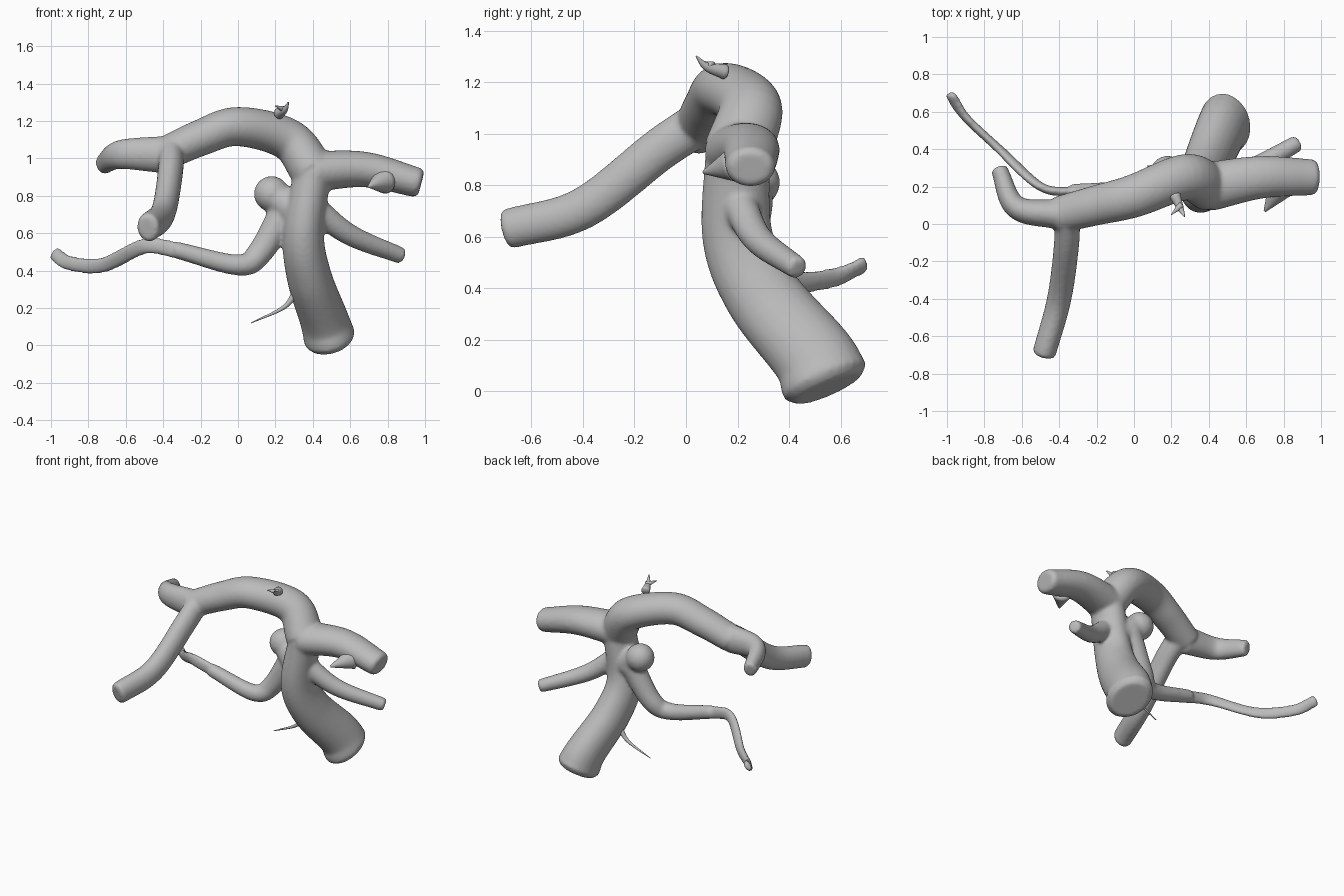
import bpy, bmesh, math
from mathutils import Vector, Matrix

cube = bpy.data.objects.get("Cube")
if cube:
    bpy.data.objects.remove(cube, do_unlink=True)

grey = bpy.data.materials.new("vessel grey")
grey.use_nodes = True
tone = (.5, .5, .5, 1)
grey.diffuse_color = tone
grey.node_tree.nodes["Principled BSDF"].inputs["Base Color"].default_value = tone

BACK, UP = Vector((0, 1, 0)), Vector((0, 0, 1))
SIDES, STEPS = 24, 8


def spline(points):
    """Smooth path through the given points."""
    points = [Vector(p) for p in points]
    before = points[0] * 2 - points[1]
    after = points[-1] * 2 - points[-2]
    padded = [before] + points + [after]
    path = []
    for previous, start, end, following in zip(padded, padded[1:], padded[2:], padded[3:]):
        leave, arrive = (end - previous) / 2, (following - start) / 2
        for step in range(STEPS):
            t = step / STEPS
            ease = t * t * (3 - 2 * t)
            path.append(start.lerp(end, ease) + leave * t * (1 - t) ** 2
                        - arrive * t * t * (1 - t))
    return path + [points[-1]]


def tube(bm, points, first_radius, last_radius, depth=1, axis=BACK):
    """Loft elliptical rings along a path; depth stretches them along axis."""
    path = spline(points)
    last = len(path) - 1
    rings = []
    for i, centre in enumerate(path):
        along = (path[min(i + 1, last)] - path[max(i - 1, 0)]).normalized()
        radius = first_radius + (last_radius - first_radius) * i / last
        deep = (axis - along * axis.dot(along)).normalized()
        side = along.cross(deep) * radius
        rings.append((centre, side, deep * radius * depth, along * radius))

    # rounded end caps
    def cap(ring, direction):
        centre, side, deep, along = ring
        return centre + along * direction * .25, side * .8, deep * .8, along

    rings = [cap(rings[0], -1)] + rings + [cap(rings[-1], 1)]
    loops = []
    for centre, side, deep, along in rings:
        angles = [math.tau * k / SIDES for k in range(SIDES)]
        loops.append([bm.verts.new(centre + side * math.cos(a) + deep * math.sin(a))
                      for a in angles])
    for lower, upper in zip(loops, loops[1:]):
        for k in range(SIDES):
            bm.faces.new((lower[k - 1], lower[k], upper[k], upper[k - 1]))
    bm.faces.new(loops[0])
    bm.faces.new(loops[-1])


def finish(bm, name):
    bmesh.ops.recalc_face_normals(bm, faces=bm.faces)
    mesh = bpy.data.meshes.new(name)
    bm.to_mesh(mesh)
    bm.free()
    mesh.materials.append(grey)
    mesh.shade_smooth()
    obj = bpy.data.objects.new(name, mesh)
    bpy.context.collection.objects.link(obj)
    return obj


# shared junctions
fork = (.4, .2, .93)
crossing = (-.4, .05, 1.02)
bulb = (.18, .27, .81)
bend = (-.33, .17, .51)

vessels = bmesh.new()
# main trunk, from the flared foot up to the fork
tube(vessels, [(.49, .54, .04), (.46, .49, .14), (.38, .3, .37), (.35, .2, .6), fork],
     .14, .1, depth=1.25)
# arch
tube(vessels, [fork, (.27, .25, 1.1), (0, .15, 1.17), (-.2, .1, 1.11), crossing],
     .12, .09, depth=1.1)
# forward branch
tube(vessels, [(-.36, .07, 1.05), (-.36, -.1, .94), (-.4, -.4, .71), (-.48, -.69, .63)],
     .07, .063, depth=1.25, axis=UP)
# side branch that turns backward
tube(vessels, [crossing, (-.63, .09, 1.02), (-.72, .29, .97)],
     .08, .045, depth=1.25, axis=UP)
# upper outer branch
tube(vessels, [fork, (.68, .25, .94), (.96, .25, .87)], .11, .08, depth=1.2)
# lower outer branch
tube(vessels, [(.4, .2, .74), (.6, .28, .59), (.87, .43, .48)], .07, .045)
# side bulb and its neck
tube(vessels, [(.34, .22, .7), bulb], .1, .08)
bmesh.ops.create_uvsphere(vessels, u_segments=SIDES, v_segments=SIDES, radius=.095,
                          matrix=Matrix.Translation(bulb))
# long thin vessel: round root, then a flattened tail
tube(vessels, [(.26, .26, .74), (.12, .23, .5), (0, .18, .43), bend], .08, .045)
tube(vessels, [bend, (-.5, .2, .53), (-.72, .4, .43), (-.9, .57, .44), (-.98, .69, .49)],
     .045, .04, depth=.55)

# fuse the tubes and soften their junctions
tree = finish(vessels, "vessel_tree")
fuse = tree.modifiers.new("fuse", "REMESH")
fuse.mode = "VOXEL"
fuse.voxel_size = .011
fuse.use_smooth_shade = True
blend = tree.modifiers.new("blend", "SMOOTH")
blend.iterations = 9


def strand(name, points, radius):
    """Loose strand tapering to a point."""
    bm = bmesh.new()
    tube(bm, points, radius, radius / 9)
    finish(bm, name)


# loose strands and torn edges
strand("trunk_thread", [(.31, .32, .28), (.24, .32, .2), (.07, .31, .12)], .02)
strand("arch_tear", [(.22, .15, 1.24), (.25, .08, 1.26), (.27, .04, 1.3)], .03)
strand("arch_barb", [(.25, .1, 1.26), (.2, .05, 1.28)], .02)
strand("branch_fin", [(.78, .19, .88), (.7, .07, .85)], .07)
